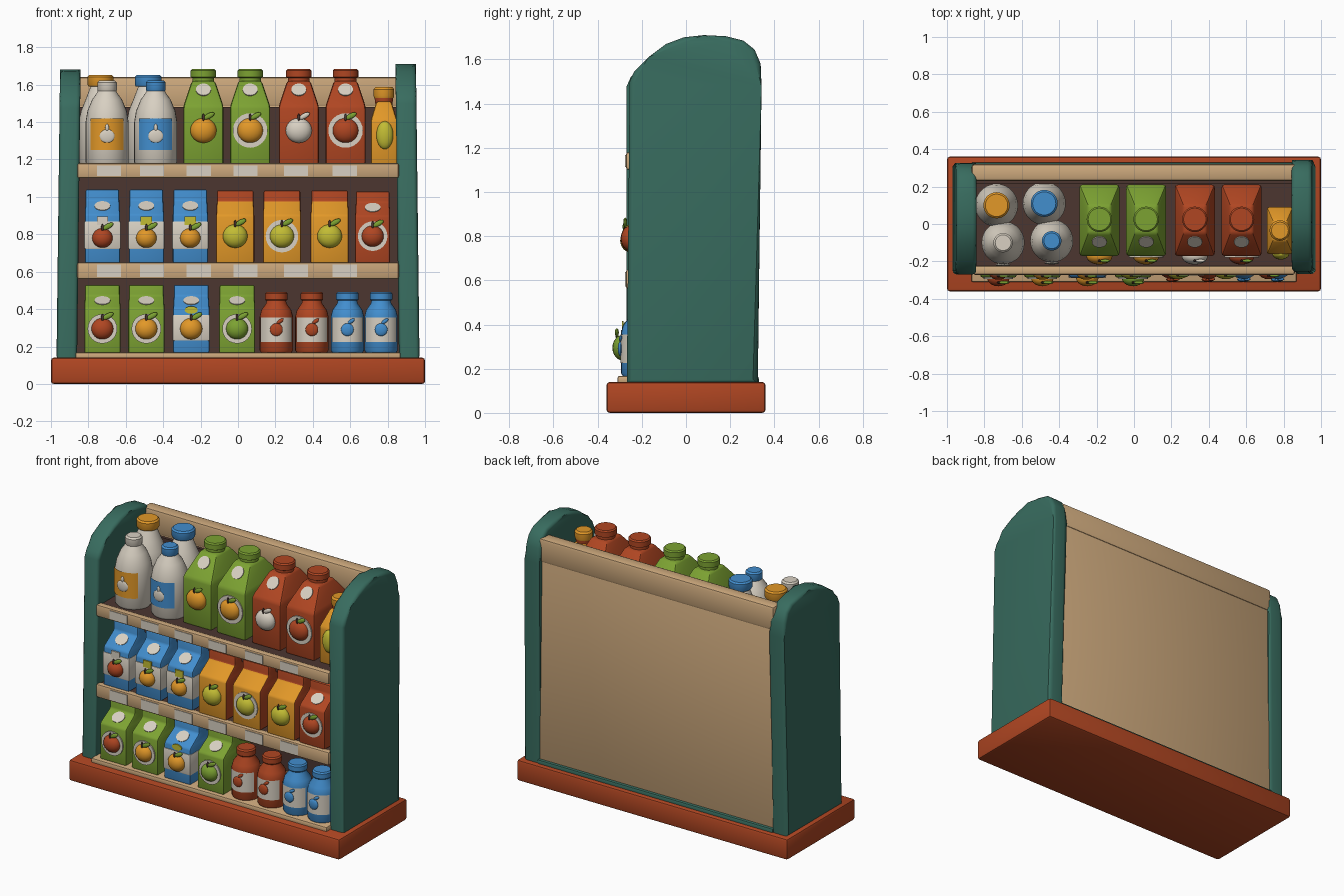
import bpy, bmesh, math
from mathutils import Vector, Matrix

if "Cube" in bpy.data.objects:
    bpy.data.objects.remove(bpy.data.objects["Cube"])


def material(name, r, g, b):
    m = bpy.data.materials.new(name)
    m.diffuse_color = [(c / 255 / 12.92 if c < 11 else ((c / 255 + 0.055) / 1.055) ** 2.4) for c in (r, g, b)] + [1]
    m.use_nodes = True
    m.node_tree.nodes["Principled BSDF"].inputs["Base Color"].default_value = m.diffuse_color
    return m


TEAL = material("teal paint", 56, 108, 95)
RED = material("rust red", 176, 70, 34)
TAN = material("tan wood", 204, 168, 124)
BROWN = material("dark brown", 76, 54, 48)
WHITE = material("warm white", 216, 208, 194)
ORANGE = material("orange yellow", 226, 152, 40)
GREEN = material("leaf green", 124, 162, 50)
BLUE = material("sky blue", 66, 142, 206)
LIME = material("lime yellow", 194, 188, 52)


def finish(name, bm, *mats, rule=None, angle=35):
    bmesh.ops.recalc_face_normals(bm, faces=bm.faces)
    bm.normal_update()
    if rule:
        for f in bm.faces:
            f.material_index = 1 if rule(f) else 0
    me = bpy.data.meshes.new(name)
    bm.to_mesh(me)
    bm.free()
    for m in mats:
        me.materials.append(m)
    me.shade_smooth()
    me.set_sharp_from_angle(angle=math.radians(angle))
    ob = bpy.data.objects.new(name, me)
    bpy.context.collection.objects.link(ob)
    return ob


def bevel(bm, w, seg=2):
    if w:
        bmesh.ops.bevel(bm, geom=bm.edges[:], offset=w, segments=seg, profile=0.5,
                        affect='EDGES', clamp_overlap=True)


def loft(name, x, sections, *mats, bev=0.012, rule=None):
    """Stack of rectangles: (z, y_front, y_back, half_width)."""
    bm = bmesh.new()
    rings = [[bm.verts.new(p) for p in ((x - w, y0, z), (x + w, y0, z), (x + w, y1, z), (x - w, y1, z))]
             for z, y0, y1, w in sections]
    for a, b in zip(rings, rings[1:]):
        for i in range(4):
            j = (i + 1) % 4
            bm.faces.new((a[i], a[j], b[j], b[i]))
    bm.faces.new(rings[0][::-1])
    bm.faces.new(rings[-1])
    bevel(bm, bev)
    return finish(name, bm, *mats, rule=rule)


def box(name, x0, x1, y0, y1, z0, z1, mat, bev=0.01):
    return loft(name, (x0 + x1) / 2, [(z0, y0, y1, (x1 - x0) / 2), (z1, y0, y1, (x1 - x0) / 2)], mat, bev=bev)


def lathe(name, x, y, profile, mat, a0=0.0, a1=360.0, n=28):
    """Revolve (radius, z) points; a partial sweep makes a curved label."""
    bm = bmesh.new()
    full = a1 - a0 >= 360
    count = n if full else n + 1
    cols = []
    for i in range(count):
        a = math.radians(a0 + (a1 - a0) * i / n)
        cols.append([bm.verts.new((x + r * math.cos(a), y + r * math.sin(a), z)) for r, z in profile])
    for i in range(n):
        p, q = cols[i], cols[(i + 1) % count]
        for k in range(len(profile) - 1):
            bm.faces.new((p[k], q[k], q[k + 1], p[k + 1]))
    if full:
        bm.faces.new([c[0] for c in cols][::-1])
        bm.faces.new([c[-1] for c in cols])
    return finish(name, bm, mat)


def ball(name, c, r, mat, tilt=0.0):
    bm = bmesh.new()
    bmesh.ops.create_uvsphere(bm, u_segments=20, v_segments=12, radius=1)
    bm.transform(Matrix.Translation(c) @ Matrix.Rotation(tilt, 4, 'Y') @ Matrix.Diagonal((*r, 1)))
    return finish(name, bm, mat)


def spot(name, c, rx, rz, mat, normal=(0, -1, 0)):
    """Thin oval plate facing along normal."""
    bm = bmesh.new()
    bmesh.ops.create_cone(bm, cap_ends=True, segments=24, radius1=1, radius2=1, depth=0.008)
    q = Vector(normal).to_track_quat('Z', 'Y').to_matrix().to_4x4()
    bm.transform(Matrix.Translation(c) @ q @ Matrix.Diagonal((rx, rz, 1, 1)))
    return finish(name, bm, mat)


def fruit(x, y, z, r, mat, ring=True, leaf=GREEN):
    if ring:
        spot("fruit_ring", (x, y - 0.002, z), r * 1.32, r * 1.32, WHITE)
    ball("fruit", (x, y, z), (r, 0.045, r * 0.95), mat)
    ball("fruit_stem", (x, y - 0.025, z + r), (0.007, 0.007, 0.02), BROWN)
    ball("fruit_leaf", (x + 0.03, y - 0.025, z + r + 0.008), (0.032, 0.009, 0.014), leaf, -0.5)


# base plinth, shelf boards, lips and price tags
box("base", -1, 1, -0.36, 0.36, 0, 0.14, RED, 0.015)
box("bottom_shelf", -0.87, 0.87, -0.31, 0.28, 0.13, 0.168, TAN)
for z0, z1 in ((0.56, 0.65), (1.10, 1.18)):
    box("shelf_board", -0.87, 0.87, -0.24, 0.23, z0 + 0.02, z1 - 0.01, BROWN, 0)
    box("shelf_lip", -0.86, 0.86, -0.272, -0.225, z0, z1, TAN, 0.012)
    for x in (-0.69, -0.46, -0.21, 0.04, 0.31, 0.57):
        box("price_tag", x - 0.065, x + 0.065, -0.276, -0.268, z0 + 0.012, z1 - 0.012, WHITE, 0)

# back panel, top rail and lining
box("back_panel", -0.87, 0.87, 0.235, 0.312, 0.15, 1.62, TAN)
box("back_top_rail", -0.87, 0.87, 0.23, 0.32, 1.48, 1.64, TAN, 0.018)
box("back_lining", -0.87, 0.87, 0.215, 0.24, 0.15, 1.48, BROWN, 0)
box("back_foot_strip", -0.87, 0.87, 0.28, 0.33, 0.12, 0.165, TEAL)

# rounded side panels, leaning slightly inward
outline = [(-0.268, 0.13), (-0.255, 1.50), (-0.235, 1.545), (-0.17, 1.61), (-0.09, 1.67), (-0.01, 1.70),
           (0.08, 1.71), (0.18, 1.705), (0.26, 1.685), (0.31, 1.645), (0.338, 1.58), (0.342, 1.48), (0.325, 0.13)]
for name, s, dy, dz in (("left_side", -1, -0.015, -0.028), ("right_side", 1, 0, 0)):
    bm = bmesh.new()
    sides = []
    for x in (0.862, 0.972):
        sides.append([bm.verts.new((s * (x - 0.012 * z), y + dy * (z / 1.5), z + dz * z / 1.7))
                      for y, z in outline])
    a, b = sides
    bm.faces.new(a)
    bm.faces.new(b[::-1])
    for i in range(len(a)):
        j = (i + 1) % len(a)
        bm.faces.new((a[i], b[i], b[j], a[j]))
    rim = [e for e in bm.edges if len({v in a for v in e.verts}) == 1]
    bmesh.ops.bevel(bm, geom=rim, offset=0.022, segments=3, profile=0.5, affect='EDGES', clamp_overlap=True)
    finish(name, bm, TEAL)

# top shelf: milk bottles
for x, y, h, cap, cr, label in ((-0.735, 0.10, 0.03, ORANGE, 0.07, None), (-0.48, 0.11, 0.03, BLUE, 0.072, None),
                                (-0.70, -0.10, 0, WHITE, 0.052, ORANGE), (-0.44, -0.09, 0, BLUE, 0.052, BLUE)):
    lathe("milk_bottle", x, y, [(0.105, 1.17), (0.115, 1.185), (0.115, 1.40), (0.105, 1.46), (0.08, 1.52),
                                (0.055, 1.555 + h), (0.045, 1.575 + h)], WHITE)
    lathe("milk_cap", x, y, [(cr - 0.006, 1.56 + h), (cr, 1.57 + h), (cr, 1.612 + h), (cr - 0.01, 1.622 + h)], cap)
    if label:
        lathe("milk_label", x, y, [(0.119, 1.25), (0.119, 1.42)], label, 222, 318, 12)
        ball("label_fruit", (x, y - 0.118, 1.325), (0.04, 0.008, 0.036), WHITE)
        ball("label_fruit_stem", (x, y - 0.118, 1.37), (0.01, 0.007, 0.02), WHITE)

# top shelf: tall cartons with screw caps
for x, mat, fr in ((-0.185, GREEN, ORANGE), (0.065, GREEN, ORANGE), (0.325, RED, WHITE), (0.575, RED, RED)):
    loft("tall_carton", x, [(1.17, -0.17, 0.21, 0.107), (1.485, -0.17, 0.21, 0.107),
                            (1.62, -0.05, 0.10, 0.062)], mat, bev=0.014)
    lathe("tall_carton_cap", x, 0.025, [(0.058, 1.60), (0.058, 1.635), (0.068, 1.64), (0.068, 1.675),
                                        (0.06, 1.683)], mat)
    spot("carton_spot", (x, -0.095, 1.572), 0.04, 0.042, WHITE, (0, -0.135, 0.12))
    fruit(x, -0.172, 1.355, 0.07, fr, ring=(x > 0 and fr != WHITE), leaf=WHITE if fr == WHITE else GREEN)

# top shelf: small juice bottle at the right end
loft("juice_bottle", 0.78, [(1.17, -0.16, 0.09, 0.07), (1.41, -0.16, 0.09, 0.07), (1.51, -0.09, 0.02, 0.04)], ORANGE)
lathe("juice_ring", 0.78, -0.035, [(0.045, 1.49), (0.05, 1.53)], RED)
lathe("juice_cap", 0.78, -0.035, [(0.052, 1.53), (0.055, 1.54), (0.055, 1.575), (0.045, 1.587)], ORANGE)
ball("juice_fruit", (0.785, -0.16, 1.33), (0.045, 0.03, 0.075), LIME)


# gable cartons of the middle and bottom shelves
def gable_carton(x, yf, z0, z1, hw, body, front=None):
    h = z1 - z0
    zs = z0 + h * 0.66
    yr = yf + 0.10
    loft("gable_carton", x, [(z0, yf, yf + 0.30, hw), (zs, yf, yf + 0.30, hw), (z1 - 0.06, yr, yr + 0.08, hw - 0.004),
                             (z1, yr, yr + 0.08, hw - 0.004)], body, front or body, bev=0.01,
         rule=lambda f: f.normal.y < -0.4 and f.calc_center_median().z < z1 - 0.06)
    if not front:
        k = 0.6
        dz = z1 - 0.06 - zs
        spot("carton_spot", (x, yf + 0.10 * k, zs + dz * k), 0.042, 0.04, WHITE, (0, -dz, 0.10))


for x, fr in ((-0.725, RED), (-0.49, ORANGE), (-0.255, ORANGE)):
    gable_carton(x, -0.25, 0.645, 1.04, 0.094, BLUE)
    box("carton_label", x - 0.098, x + 0.098, -0.255, 0.055, 0.72, 0.87, WHITE, 0.008)
    box("carton_badge", x - 0.03, x + 0.03, -0.259, -0.251, 0.85, 0.895, LIME if fr == ORANGE else WHITE, 0)
    fruit(x, -0.253, 0.78, 0.055, fr, ring=False)
for x in (-0.015, 0.235, 0.49):
    gable_carton(x, -0.25, 0.645, 1.035, 0.102, RED, ORANGE)
    fruit(x, -0.25, 0.79, 0.066, LIME, ring=x == 0.235)
gable_carton(0.72, -0.25, 0.645, 1.03, 0.094, RED)
fruit(0.72, -0.25, 0.79, 0.06, RED)

for x, mat, fr in ((-0.725, GREEN, RED), (-0.49, GREEN, ORANGE), (-0.25, BLUE, ORANGE), (-0.005, GREEN, GREEN)):
    gable_carton(x, -0.285, 0.165, 0.53, 0.097, mat)
    if mat == BLUE:
        box("carton_label", x - 0.101, x + 0.101, -0.290, 0.02, 0.23, 0.37, WHITE, 0.008)
        spot("carton_badge", (x, -0.286, 0.395), 0.035, 0.02, LIME)
    fruit(x, -0.288, 0.295, 0.06, fr, ring=mat != BLUE)

# bottom shelf: small bottles
for x, mat in ((0.205, RED), (0.395, RED), (0.585, BLUE), (0.765, BLUE)):
    y = -0.205
    lathe("small_bottle", x, y, [(0.08, 0.165), (0.089, 0.18), (0.089, 0.36), (0.08, 0.395), (0.055, 0.43),
                                 (0.048, 0.46)], mat)
    lathe("small_bottle_cap", x, y, [(0.055, 0.445), (0.06, 0.452), (0.06, 0.483), (0.052, 0.492)], mat)
    lathe("small_bottle_label", x, y, [(0.092, 0.225), (0.092, 0.355)], WHITE, 205, 335, 14)
    ball("label_fruit", (x, y - 0.092, 0.29), (0.034, 0.012, 0.034), mat)
    ball("label_leaf", (x + 0.02, y - 0.09, 0.335), (0.022, 0.008, 0.01), mat, -0.6)
